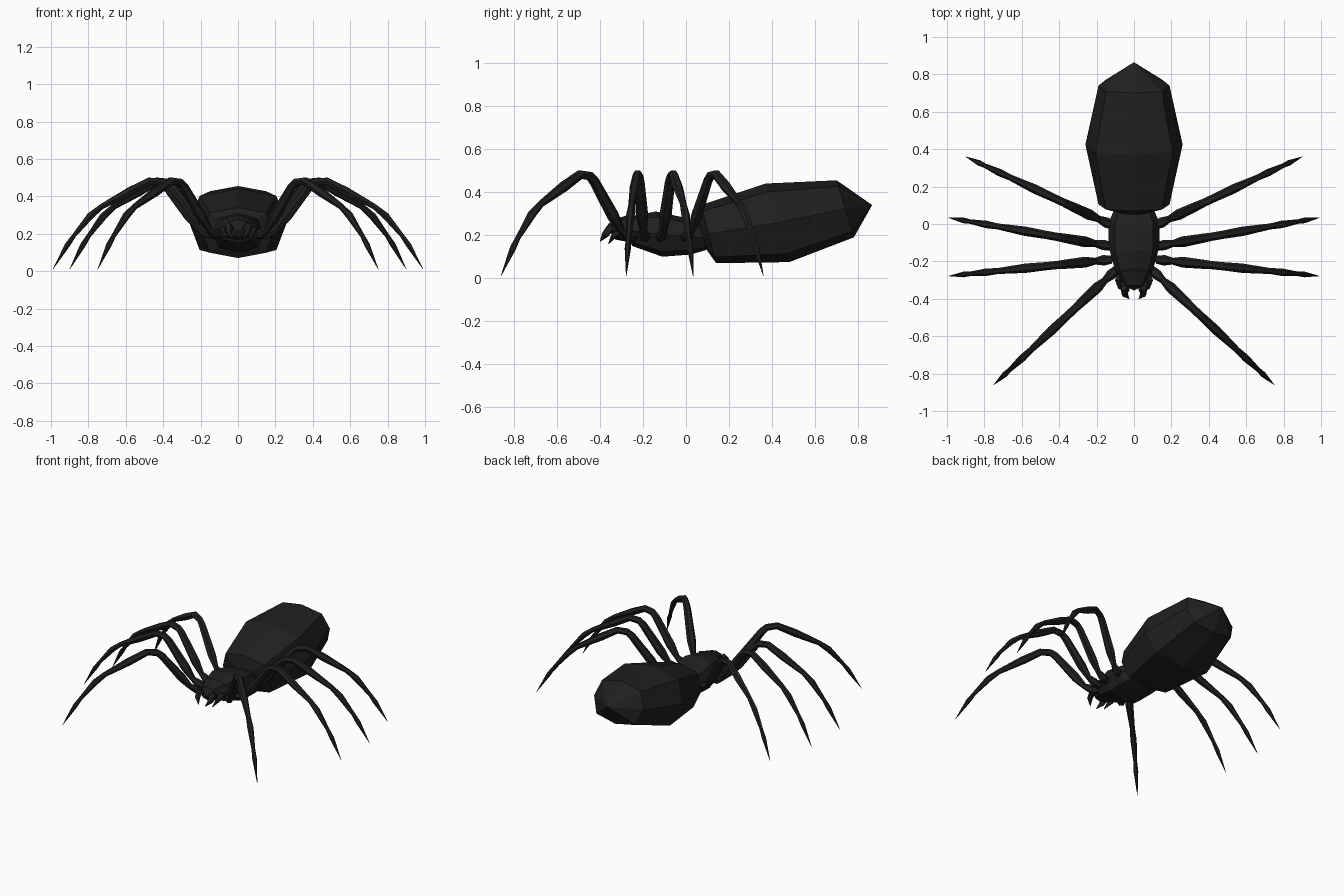
import bpy, math
from mathutils import Vector

if "Cube" in bpy.data.objects:
    bpy.data.objects.remove(bpy.data.objects["Cube"])

black = bpy.data.materials.new("matte black")
black.diffuse_color = (0.014, 0.014, 0.014, 1)
black.use_nodes = True
black.node_tree.nodes["Principled BSDF"].inputs["Base Color"].default_value = black.diffuse_color


def make(name, verts, faces, mirror=False):
    mesh = bpy.data.meshes.new(name)
    mesh.from_pydata([tuple(v) for v in verts], [], faces)
    mesh.materials.append(black)
    obj = bpy.data.objects.new(name, mesh)
    bpy.context.collection.objects.link(obj)
    if mirror:
        mod = obj.modifiers.new("mirror", 'MIRROR')
        mod.use_mirror_merge = False
    return obj


def skin(rings, start, end):
    """Join equal rings of points and close them with a point at each end."""
    n = len(rings[0])
    verts = [v for r in rings for v in r] + [start, end]
    faces = []
    for i in range(len(rings) - 1):
        for k in range(n):
            a, b = i * n + k, i * n + (k + 1) % n
            faces.append((a, b, b + n, a + n))
    s, e, last = len(verts) - 2, len(verts) - 1, (len(rings) - 1) * n
    for k in range(n):
        j = (k + 1) % n
        faces.append((s, j, k))
        faces.append((e, last + k, last + j))
    return verts, faces


def body(name, sections, start, end, diag=0.79):
    """Eight-sided tilted hull; section = top y, top z, bottom y, bottom z, half width."""
    unit = [(0, 1), (-diag, diag), (-1, 0), (-diag, -diag),
            (0, -1), (diag, -diag), (1, 0), (diag, diag)]
    rings = []
    for ty, tz, by, bz, w in sections:
        top, low = Vector((0, ty, tz)), Vector((0, by, bz))
        mid, half = (top + low) / 2, (top - low) / 2
        rings.append([mid + half * v + Vector((w * u, 0, 0)) for u, v in unit])
    return make(name, *skin(rings, Vector(start), Vector(end)))


def limb(name, path, radii, sides=6):
    """Tapered tube along a path, mirrored to the other side."""
    pts = [Vector(p) for p in path]
    rings = []
    for i, p in enumerate(pts):
        d = (pts[min(i + 1, len(pts) - 1)] - pts[max(i - 1, 0)]).normalized()
        side = d.cross(Vector((0, 0, 1))).normalized()
        up = side.cross(d)
        ring = []
        for k in range(sides):
            a = 2 * math.pi * k / sides
            ring.append(p + (side * math.cos(a) + up * math.sin(a)) * radii[i])
        rings.append(ring)
    return make(name, *skin(rings, pts[0], pts[-1]), mirror=True)


# Abdomen, tilted up at the back
body("abdomen", [(0.07, 0.34, 0.14, 0.07, 0.19),
                 (0.37, 0.44, 0.48, 0.075, 0.26),
                 (0.70, 0.455, 0.78, 0.19, 0.19)],
     (0, 0.04, 0.21), (0, 0.865, 0.34))

# Thorax and head
body("thorax", [(-0.25, 0.29, -0.25, 0.15, 0.10),
                (-0.14, 0.31, -0.11, 0.10, 0.135),
                (0.0, 0.28, 0.02, 0.11, 0.135),
                (0.09, 0.24, 0.09, 0.13, 0.10)],
     (0, -0.28, 0.22), (0, 0.14, 0.19), 0.76)
body("head", [(-0.33, 0.275, -0.33, 0.18, 0.055),
              (-0.25, 0.30, -0.25, 0.165, 0.095)],
     (0, -0.355, 0.22), (0, -0.2, 0.22), 0.76)

# Fangs and feelers
limb("fang", [(0.035, -0.31, 0.22), (0.05, -0.35, 0.235),
              (0.05, -0.375, 0.205), (0.025, -0.40, 0.17)],
     [0.02, 0.025, 0.018, 0.001], 5)
limb("feeler", [(0.075, -0.26, 0.21), (0.085, -0.30, 0.22),
                (0.075, -0.335, 0.20), (0.055, -0.36, 0.16)],
     [0.016, 0.02, 0.015, 0.002], 5)

# Legs: hip and foot positions seen from above
legs = {"front_leg": ((0.09, -0.24), (0.75, -0.86)),
        "second_leg": ((0.12, -0.19), (0.99, -0.278)),
        "third_leg": ((0.12, -0.12), (0.99, 0.033)),
        "back_leg": ((0.11, -0.01), (0.90, 0.36))}
# share of the reach, height, radius (narrow at every joint)
shape = [(0.0, 0.19, 0.022), (0.05, 0.20, 0.028), (0.10, 0.225, 0.018),
         (0.16, 0.29, 0.029), (0.30, 0.45, 0.024), (0.335, 0.475, 0.022),
         (0.405, 0.482, 0.022), (0.53, 0.425, 0.025), (0.70, 0.345, 0.016),
         (0.77, 0.295, 0.020), (0.87, 0.19, 0.012), (0.91, 0.14, 0.015),
         (1.0, 0.01, 0.001)]
for name, (hip, foot) in legs.items():
    path = [(hip[0] + (foot[0] - hip[0]) * t, hip[1] + (foot[1] - hip[1]) * t, z)
            for t, z, r in shape]
    limb(name, path, [r for t, z, r in shape])
